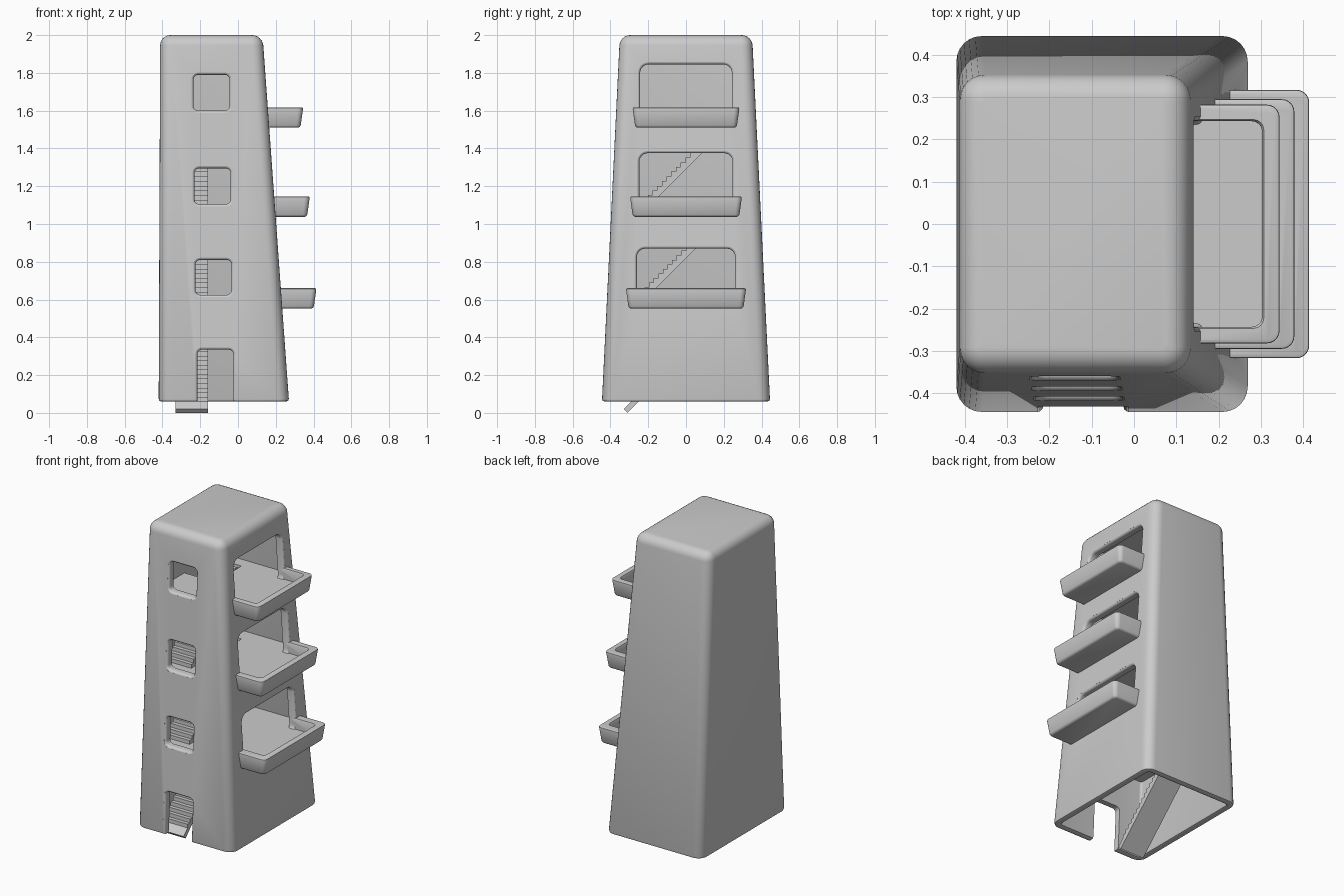
import bpy, bmesh, math

if "Cube" in bpy.data.objects:
    bpy.data.objects.remove(bpy.data.objects["Cube"])

# Taper of the tower walls as functions of height
def t(z): return (z - 0.06) / 1.94
def x_left(z): return -0.42 + 0.008 * t(z)
def x_right(z): return 0.27 - 0.14 * t(z)
def y_half(z): return 0.445 - 0.095 * t(z)

def finish(name, bm):
    bmesh.ops.recalc_face_normals(bm, faces=bm.faces[:])
    me = bpy.data.meshes.new(name)
    bm.to_mesh(me)
    bm.free()
    ob = bpy.data.objects.new(name, me)
    bpy.context.collection.objects.link(ob)
    return ob

def rounded_rect(a0, a1, b0, b1, r, n=6):
    pts = []
    for k, (cx, cy) in enumerate([(a1 - r, b1 - r), (a0 + r, b1 - r),
                                  (a0 + r, b0 + r), (a1 - r, b0 + r)]):
        for i in range(n + 1):
            a = math.pi / 2 * (k + i / n)
            pts.append((cx + r * math.cos(a), cy + r * math.sin(a)))
    return pts

def loft(name, rings):
    bm = bmesh.new()
    loops = [[bm.verts.new(p) for p in ring] for ring in rings]
    for a, b in zip(loops, loops[1:]):
        for i in range(len(a)):
            j = (i + 1) % len(a)
            bm.faces.new((a[i], a[j], b[j], b[i]))
    bm.faces.new(loops[0])
    bm.faces.new(loops[-1])
    return finish(name, bm)

def activate(ob):
    bpy.ops.object.select_all(action='DESELECT')
    ob.select_set(True)
    bpy.context.view_layer.objects.active = ob

def cut(ob, tool):
    tool.hide_render = True
    m = ob.modifiers.new("cut", 'BOOLEAN')
    m.operation, m.solver, m.object = 'DIFFERENCE', 'EXACT', tool
    activate(ob)
    bpy.ops.object.modifier_apply(modifier=m.name)
    bpy.data.objects.remove(tool, do_unlink=True)

def smooth(ob):
    activate(ob)
    bpy.ops.object.shade_smooth_by_angle(angle=math.radians(35))

# Hollow tower shell: inner ceiling, down the inside, round the rim, up the outside
def tower_ring(z, inset):
    r = max(0.06 - inset, 0.015)
    return [(x, y, z) for x, y in rounded_rect(
        x_left(z) + inset, x_right(z) - inset, -y_half(z) + inset, y_half(z) - inset, r)]

WALL = 0.045
profile = [(1.95, WALL), (0.075, WALL), (0.064, WALL - 0.004), (0.06, WALL - 0.015),
           (0.06, 0.015), (0.064, 0.004), (0.075, 0)]
for i in range(7):
    a = math.pi / 2 * i / 6
    profile.append((1.945 + 0.055 * math.sin(a), 0.055 * (1 - math.cos(a))))
tower = loft("tower_shell", [tower_ring(z, s) for z, s in profile])

# Openings with softly rounded outer edges, following the wall slope
def opening(side, u0, u1, z0, z1, r, lip=0.014):
    steps = [(0.12, 0)]
    for deg in (0, 30, 60, 80):
        a = math.radians(deg)
        steps.append((lip * (1 - math.sin(a)), lip * (1 - math.cos(a))))
    steps.append((-0.04, steps[-1][1]))
    rings = []
    for d, o in steps:
        pts = rounded_rect(u0 - o, u1 + o, z0 - o, z1 + o, r + o)
        if side == 'front':
            rings.append([(u, -y_half(z) + d, z) for u, z in pts])
        else:
            rings.append([(x_right(z) - d, u, z) for u, z in pts])
    cut(tower, loft("opening_cutter", rings))

for u0, u1, z0, z1 in [(-0.235, -0.045, 1.60, 1.79), (-0.23, -0.04, 1.105, 1.295),
                       (-0.225, -0.035, 0.625, 0.81), (-0.215, -0.025, -0.1, 0.335)]:
    opening('front', u0, u1, z0, z1, 0.025)

# Levels: floor height, opening half width, opening top, balcony half width, balcony reach
levels = [(0.592, 0.26, 0.87, 0.318, 0.415),
          (1.078, 0.247, 1.375, 0.296, 0.380),
          (1.550, 0.243, 1.845, 0.283, 0.345)]
for fz, w, top, bw, reach in levels:
    opening('right', -w, w, fz - 0.02, top, 0.045)
smooth(tower)

# Balconies: flared trays open towards the rooms
for k, (fz, w, top, bw, reach) in enumerate(levels):
    zb, zt = fz - 0.04, fz + 0.068
    rings = []
    for z, s in [(zb, 0.026), (zb + 0.004, 0.018), (zb + 0.012, 0.013),
                 (zt - 0.010, 0.001), (zt - 0.003, 0.002), (zt, 0.009)]:
        x0 = x_right(z) - 0.03
        rings.append([(x, y, z) for x, y in
                      rounded_rect(x0, reach - s, -bw + s, bw - s, 0.03 - s * 0.5)])
        # square off the end that is buried in the wall
        rings[-1] = [(x0 if x < x0 + 0.031 else x, y, zz) for x, y, zz in rings[-1]]
    tray = loft("balcony_%d" % (k + 1), rings)
    inner = [[(x, y, z) for x, y in rounded_rect(-0.1, reach - 0.042 + o, -w - o, w + o, 0.025)]
             for z, o in [(fz, 0), (zt - 0.008, 0), (zt - 0.002, 0.003), (zt + 0.01, 0.008)]]
    cut(tray, loft("tray_cutter", inner))
    smooth(tray)

# Room floors with a stairwell gap
def add_box(bm, x0, x1, y0, y1, z0, z1):
    v = bmesh.ops.create_cube(bm, size=1)['verts']
    for p in v:
        p.co = (x0 if p.co.x < 0 else x1, y0 if p.co.y < 0 else y1, z0 if p.co.z < 0 else z1)

for k, (fz, *_) in enumerate(levels):
    bm = bmesh.new()
    xl, xr, yh = x_left(fz) + 0.03, x_right(fz) - 0.029, y_half(fz) - 0.03
    for x0, x1, y0, y1 in [(-0.15, xr, -yh, yh), (xl, -0.15, -yh, -0.02), (xl, -0.15, 0.25, yh)]:
        add_box(bm, x0, x1, y0, y1, fz - 0.035, fz)
    finish("floor_%d" % (k + 1), bm)

# Stair flights: sloping slab with small steps on top
def stairs(name, offset, z0, z1, foot=0.0):
    n = round((z1 - z0) / 0.0245)
    s = (z1 - z0) / n
    pts = [(z0 - foot - offset, z0 - foot)] if foot else []
    for i in range(n):
        z = z0 + i * s
        pts += [(z - offset, z), (z - offset, z + s)]
    d = 0.02
    pts += [(z1 - offset, z1), (z1 - offset + d, z1 - d),
            (z0 - foot - offset + d, z0 - foot - d)]
    bm = bmesh.new()
    f = bm.faces.new([bm.verts.new((-0.33, y, z)) for y, z in pts])
    ext = bmesh.ops.extrude_face_region(bm, geom=[f])
    for v in ext['geom']:
        if isinstance(v, bmesh.types.BMVert):
            v.co.x = -0.158
    finish(name, bm)

stairs("stairs_1", 0.35, 0.06, 0.592, foot=0.04)
stairs("stairs_2", 0.86, 0.592, 1.078)
stairs("stairs_3", 1.33, 1.078, 1.550)
